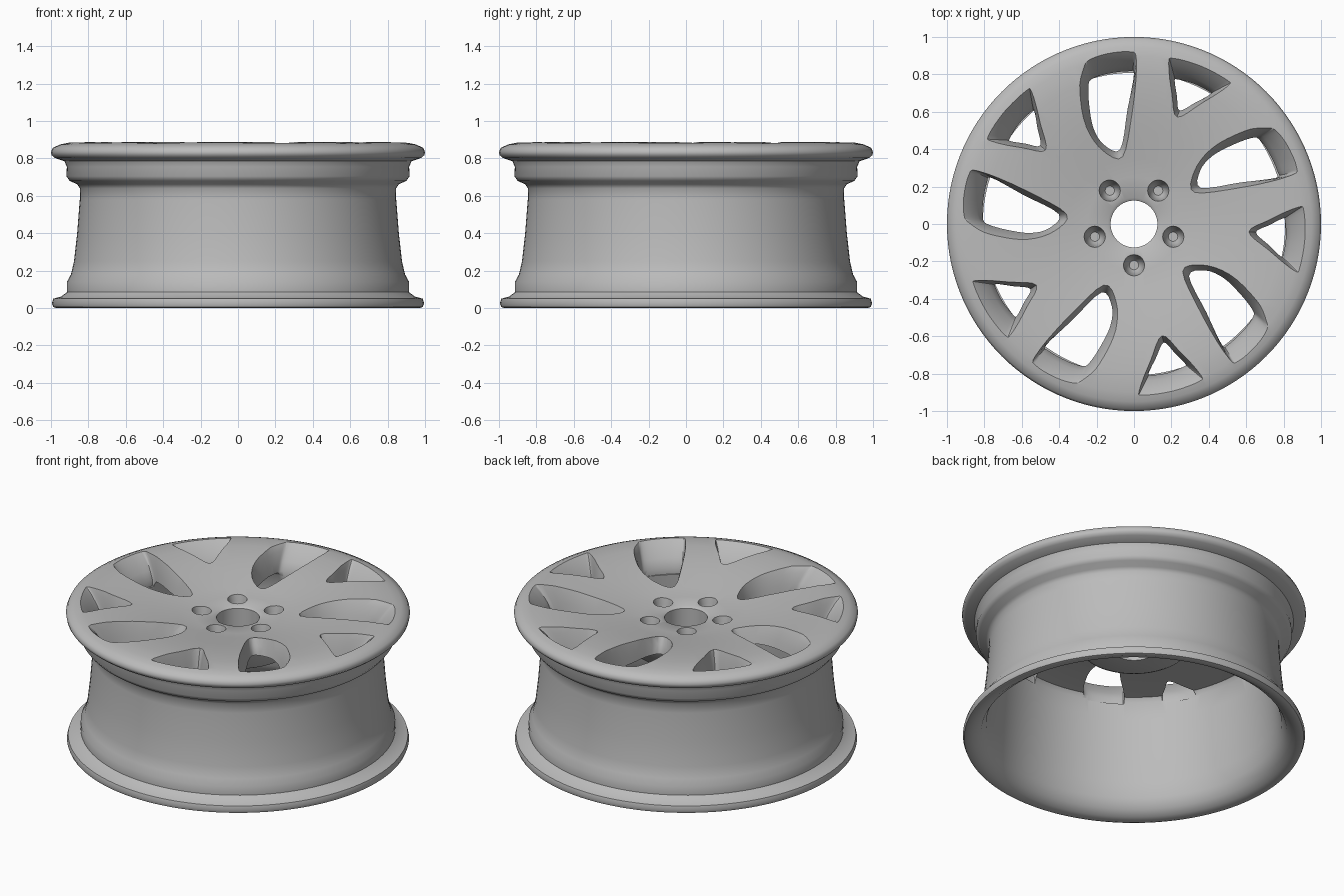
import bpy, bmesh, math
from mathutils import Vector

if "Cube" in bpy.data.objects:
    bpy.data.objects.remove(bpy.data.objects["Cube"])

metal = bpy.data.materials.new("silver grey metal")
metal.use_nodes = True
GREY = (0.5, 0.5, 0.5, 1)
metal.diffuse_color = GREY
metal.node_tree.nodes["Principled BSDF"].inputs["Base Color"].default_value = GREY


def smooth_loop(points, steps=4):
    """Closed Catmull-Rom curve through 2D points."""
    pts = [Vector(p) for p in points]
    out = []
    for i in range(len(pts)):
        a, b, c, d = (pts[(i + k - 1) % len(pts)] for k in range(4))
        for s in range(steps):
            t = s / steps
            out.append(b + (c - a) * (t / 2) + (2 * a - 5 * b + 4 * c - d) * (t * t / 2)
                       + (3 * b - a - 3 * c + d) * (t ** 3 / 2))
    return out


def skin(bm, rings, wrap=False):
    """Join rings of equal length with quads; cap the ends unless wrapped."""
    loops = [[bm.verts.new(p) for p in ring] for ring in rings]
    n = len(loops[0])
    pairs = list(zip(loops, loops[1:]))
    if wrap:
        pairs.append((loops[-1], loops[0]))
    for lo, hi in pairs:
        for i in range(n):
            j = (i + 1) % n
            bm.faces.new((lo[i], lo[j], hi[j], hi[i]))
    if not wrap:
        bm.faces.new(loops[0][::-1])
        bm.faces.new(loops[-1])


def circle(r, z, n, cx=0, cy=0):
    return [(cx + r * math.cos(math.tau * i / n), cy + r * math.sin(math.tau * i / n), z)
            for i in range(n)]


def finish(bm, name):
    bmesh.ops.recalc_face_normals(bm, faces=bm.faces)
    mesh = bpy.data.meshes.new(name)
    bm.to_mesh(mesh)
    bm.free()
    mesh.materials.append(metal)
    ob = bpy.data.objects.new(name, mesh)
    bpy.context.collection.objects.link(ob)
    return ob


# Wheel body: closed section (radius, height) turned around z
outer = [(.89, .04), (.93, .012), (.97, 0), (.988, .006), (.995, .025), (.988, .05),
         (.945, .062), (.915, .085), (.915, .14), (.893, .18), (.877, .25), (.86, .4),
         (.846, .58), (.845, .64), (.86, .662), (.9, .68), (.918, .705), (.915, .755),
         (.928, .785), (.98, .803), (.997, .818), (1, .835), (.99, .857), (.95, .875)]
face = [(.9, .885), (.8, .887), (.65, .875), (.5, .855), (.35, .83), (.25, .815),
        (.14, .81), (.125, .8)]
back = [(.125, .6), (.28, .6), (.31, .615), (.365, .735), (.5, .745), (.7, .745),
        (.79, .735), (.808, .71), (.815, .6), (.83, .4), (.845, .2), (.86, .1)]
bm = bmesh.new()
skin(bm, [circle(r, z, 120) for r, z in outer + face + back], wrap=True)
wheel = finish(bm, "wheel_body")

# Window outlines as (distance from centre, sideways), at the back and at the front
big_back = [(.405, -.01), (.6, -.09), (.78, -.165), (.805, -.14), (.815, -.03),
            (.805, .06), (.77, .085), (.68, .1), (.55, .105), (.45, .07)]
big_front = [(.33, -.02), (.6, -.125), (.86, -.195), (.91, -.17), (.925, -.05),
             (.91, .05), (.87, .09), (.76, .135), (.56, .15), (.4, .09)]
small_back = [(.655, -.01), (.72, -.07), (.79, -.13), (.805, -.12), (.815, -.03),
              (.805, .06), (.79, .07), (.72, .03)]
small_front = [(.61, -.01), (.73, -.105), (.87, -.205), (.9, -.19), (.92, -.03),
               (.905, .12), (.87, .135), (.72, .06)]


def window(bm, back_pts, front_pts, angle):
    """Flaring cutter, straight behind the face and wider towards the front."""
    lo, hi = smooth_loop(back_pts), smooth_loop(front_pts)
    c, s = math.cos(angle), math.sin(angle)
    rings = []
    for z, f in ((.7, 0), (.74, 0), (.79, .25), (.85, .66), (.885, 1), (.93, 1.6)):
        ring = [a.lerp(b, f) if f <= 1 else b + (b - a) * (f - 1) for a, b in zip(lo, hi)]
        rings.append([(p.x * c - p.y * s, p.x * s + p.y * c, z) for p in ring])
    skin(bm, rings)


# Cutters: five large windows, five small windows, five bolt seats
bm = bmesh.new()
for k in range(5):
    turn = math.tau * k / 5
    window(bm, big_back, big_front, math.radians(30) + turn)
    window(bm, small_back, small_front, math.radians(-3) + turn)
    a = math.radians(54) + turn
    x, y = .22 * math.cos(a), .22 * math.sin(a)
    skin(bm, [circle(r, z, 20, x, y)
              for r, z in ((.025, .69), (.04, .71), (.05, .78), (.058, .82), (.065, .9))])
cutter = finish(bm, "opening_cutter")
cutter.hide_render = True

# Cut the openings and shade
mod = wheel.modifiers.new("openings", "BOOLEAN")
mod.operation = "DIFFERENCE"
mod.solver = "EXACT"
mod.object = cutter
bpy.ops.object.select_all(action="DESELECT")
wheel.select_set(True)
bpy.context.view_layer.objects.active = wheel
bpy.ops.object.modifier_apply(modifier=mod.name)
bpy.data.objects.remove(cutter)
bpy.ops.object.shade_smooth_by_angle(angle=math.radians(45))
